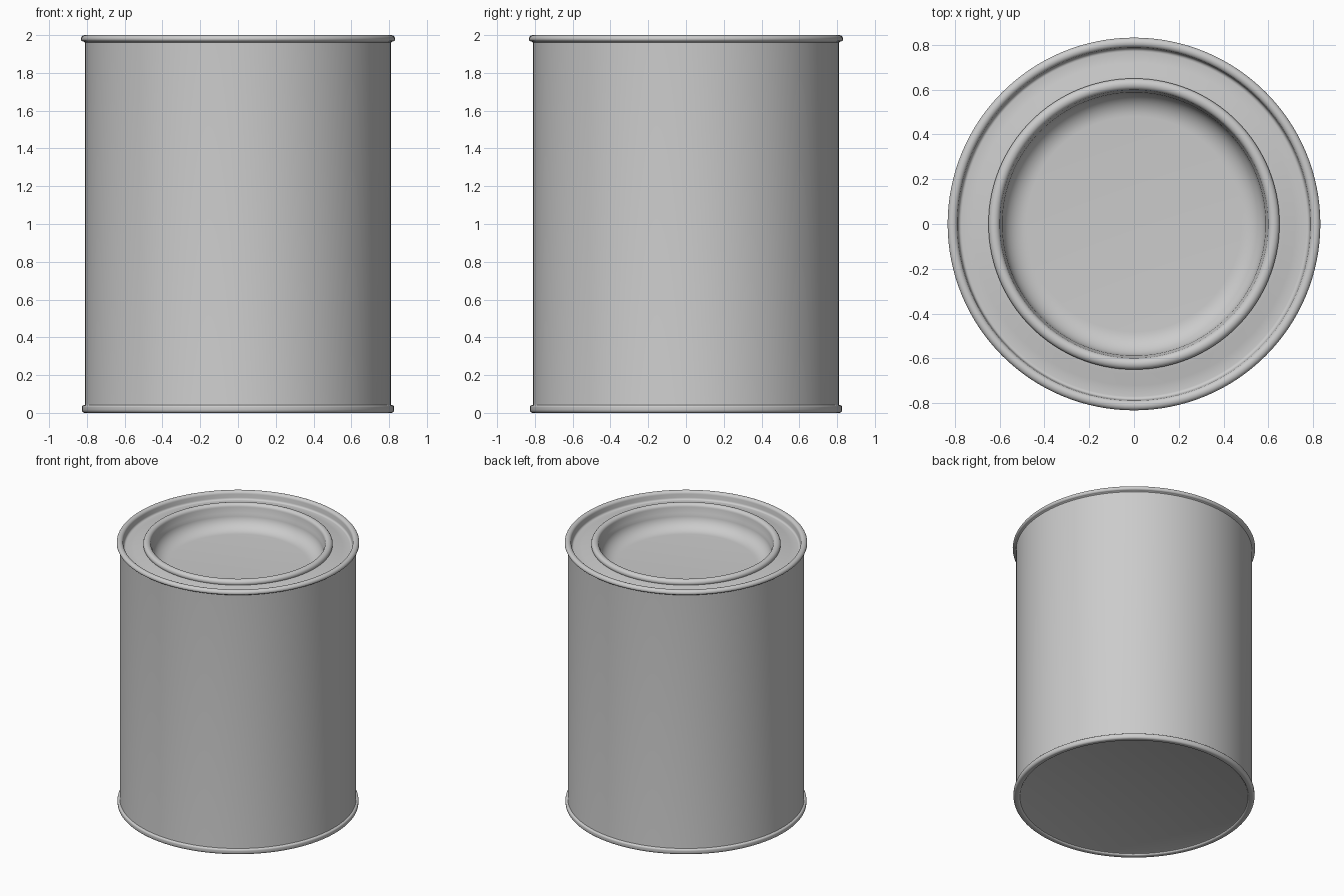
import bpy, bmesh, math

if "Cube" in bpy.data.objects:
    bpy.data.objects.remove(bpy.data.objects["Cube"])

SEGMENTS = 128


def arc(cr, cz, rr, rz, a0, a1, n=6):
    """Points of an elliptical arc in the (radius, height) plane."""
    return [(cr + rr * math.cos(math.radians(a0 + (a1 - a0) * i / n)),
             cz + rz * math.sin(math.radians(a0 + (a1 - a0) * i / n)))
            for i in range(n + 1)]


def lathe(name, profile):
    """Spin a (radius, height) profile about z and shade it smooth."""
    bm = bmesh.new()
    verts = [bm.verts.new((r, 0, z)) for r, z in profile]
    edges = [bm.edges.new(pair) for pair in zip(verts, verts[1:])]
    bmesh.ops.spin(bm, geom=verts + edges, cent=(0, 0, 0), axis=(0, 0, 1),
                   angle=math.tau, steps=SEGMENTS)
    bmesh.ops.remove_doubles(bm, verts=bm.verts, dist=1e-4)
    bmesh.ops.recalc_face_normals(bm, faces=bm.faces)
    mesh = bpy.data.meshes.new(name)
    bm.to_mesh(mesh)
    bm.free()
    obj = bpy.data.objects.new(name, mesh)
    bpy.context.collection.objects.link(obj)
    bpy.context.view_layer.objects.active = obj
    obj.select_set(True)
    bpy.ops.object.shade_smooth_by_angle(angle=math.radians(40))
    obj.select_set(False)
    return obj


# Can: recessed base, bottom seam, straight wall, top seam and sloping shoulder
lathe("can_body",
      [(0, 0.015), (0.775, 0.015)]
      + arc(0.797, 0.012, 0.014, 0.012, 180, 270)
      + arc(0.811, 0.018, 0.016, 0.018, -90, 0)
      + arc(0.811, 0.03, 0.016, 0.012, 0, 90)
      + [(0.81, 0.05), (0.81, 1.96)]
      + arc(0.818, 1.98, 0.014, 0.014, -90, 0)
      + arc(0.81, 1.98, 0.022, 0.02, 0, 180, 10)
      + [(0.785, 1.955)]
      + arc(0.77, 1.955, 0.015, 0.015, 0, -90, 4)
      + [(0.72, 1.945), (0.67, 1.957), (0.64, 1.96)])

# Press-in lid: rolled bead, curved inner wall and sunken flat floor
lathe("lid",
      [(0.64, 1.955)]
      + arc(0.624, 1.97, 0.026, 0.024, -30, 180, 12)
      + [(0.592, 1.93)]
      + arc(0.48, 1.92, 0.108, 0.10, 0, -90, 10)
      + [(0, 1.82)])
